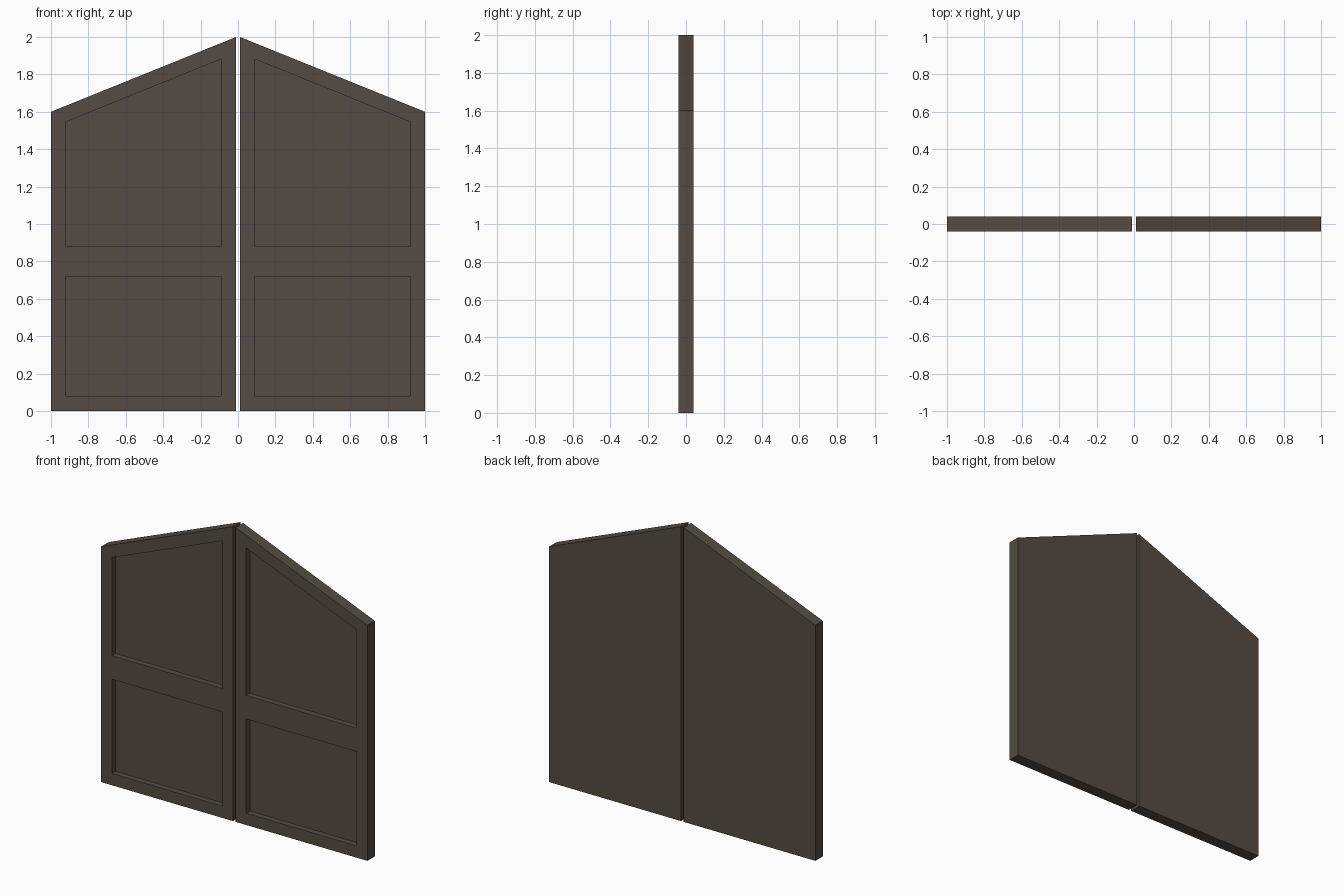
import bpy, bmesh

if "Cube" in bpy.data.objects:
    bpy.data.objects.remove(bpy.data.objects["Cube"])

wood = bpy.data.materials.new("dark_brown_wood")
wood.diffuse_color = (0.090, 0.071, 0.056, 1.0)
wood.use_nodes = True
wood.node_tree.nodes["Principled BSDF"].inputs["Base Color"].default_value = wood.diffuse_color

HALF = 0.04      # half the leaf thickness
RECESS = 0.04    # depth of the sunken panels
XS = (0.01, 0.09, 0.92, 1.0)   # stile edges, from the centre outwards


def slope(x):
    """Height of the raked top edge."""
    return 2.0 - 0.4 * (x - 0.01) / 0.99


def make_leaf(name, side):
    bm = bmesh.new()
    # front face as a grid of stiles, rails and panels
    cols = []
    for x in XS:
        zs = (0, 0.08, 0.72, 0.88, slope(x) - 0.086, slope(x))
        cols.append([bm.verts.new((side * x, -HALF, z)) for z in zs])
    panels = []
    for i in range(3):
        for j in range(5):
            f = bm.faces.new((cols[i][j], cols[i + 1][j],
                              cols[i + 1][j + 1], cols[i][j + 1]))
            if i == 1 and j in (1, 3):
                panels.append(f)
    # sink the two panels
    for f in panels:
        res = bmesh.ops.extrude_discrete_faces(bm, faces=[f])
        for v in res["faces"][0].verts:
            v.co.y += RECESS
    # rim and plain back
    rim = [c[0] for c in cols] + cols[3][1:] + [c[5] for c in cols[2::-1]] + cols[0][4:0:-1]
    back = [bm.verts.new((v.co.x, HALF, v.co.z)) for v in rim]
    n = len(rim)
    for k in range(n):
        m = (k + 1) % n
        bm.faces.new((rim[k], rim[m], back[m], back[k]))
    bm.faces.new(back)
    bmesh.ops.recalc_face_normals(bm, faces=bm.faces)
    mesh = bpy.data.meshes.new(name)
    bm.to_mesh(mesh)
    bm.free()
    mesh.materials.append(wood)
    bpy.context.collection.objects.link(bpy.data.objects.new(name, mesh))


make_leaf("left_door_leaf", -1)
make_leaf("right_door_leaf", 1)
